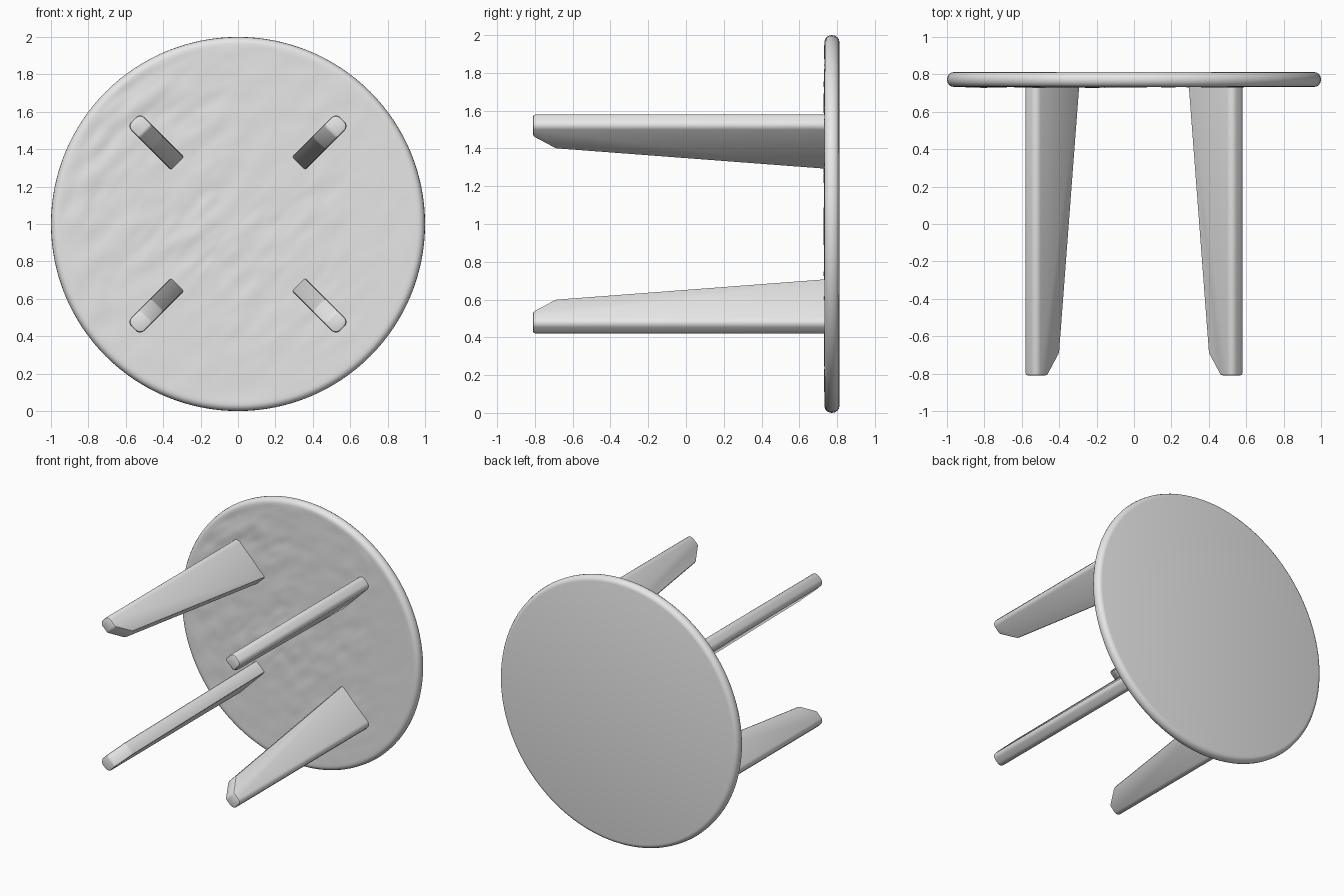
import bpy
import bmesh
import math
from mathutils import Matrix, Vector, noise

cube = bpy.data.objects.get("Cube")
if cube:
    bpy.data.objects.remove(cube, do_unlink=True)

grey = bpy.data.materials.new("plain grey")
grey.use_nodes = True
grey.diffuse_color = (0.8, 0.8, 0.8, 1)
grey.node_tree.nodes["Principled BSDF"].inputs["Base Color"].default_value = (0.8, 0.8, 0.8, 1)

CENTRE_Z = 1.0
FRONT_Y, BACK_Y = 0.733, 0.812


def finish(bm, name, angle):
    """Turn a bmesh into a shaded, coloured object."""
    bmesh.ops.recalc_face_normals(bm, faces=bm.faces)
    mesh = bpy.data.meshes.new(name)
    bm.to_mesh(mesh)
    bm.free()
    mesh.materials.append(grey)
    obj = bpy.data.objects.new(name, mesh)
    bpy.context.collection.objects.link(obj)
    bpy.ops.object.select_all(action='DESELECT')
    obj.select_set(True)
    bpy.context.view_layer.objects.active = obj
    bpy.ops.object.shade_smooth_by_angle(angle=math.radians(angle))
    return obj


def roughness(x, z):
    """Hewn, diagonally streaked underside, rougher towards the upper -x side."""
    along, across = (x + z) * 0.707, (z - x) * 0.707
    streaks = noise.noise(Vector((along * 4, across * 11, 3.1)))
    chips = noise.noise(Vector((along * 9, across * 20, 7.7)))
    patch = noise.noise(Vector((x * 2.2, z * 2.2, 1.3)))
    strength = max(0.15, min(1.0, 0.45 - 0.45 * x + 0.25 * z + 0.6 * patch))
    return strength * (0.010 * streaks + 0.006 * chips)


def tabletop():
    # Radius and depth profile: rough underside, rounded rim, flat top
    segments, rings = 128, 56
    profile = [(0.965 * i / rings, FRONT_Y) for i in range(1, rings + 1)]
    half = (BACK_Y - FRONT_Y) / 2
    for i in range(1, 9):
        a = math.pi * i / 8
        profile.append((0.965 + 0.035 * math.sin(a), FRONT_Y + half * (1 - math.cos(a))))

    bm = bmesh.new()
    loops = []
    for i, (r, y) in enumerate(profile):
        loop = []
        for k in range(segments):
            a = 2 * math.pi * k / segments
            x, z = r * math.cos(a), r * math.sin(a)
            # the underside carving fades out before the rim
            dy = roughness(x, z) * min(1, (0.965 - r) / 0.05) if i < rings else 0
            loop.append(bm.verts.new((x, y + dy, CENTRE_Z + z)))
        loops.append(loop)
    for a, b in zip(loops, loops[1:]):
        for k in range(segments):
            n = (k + 1) % segments
            bm.faces.new((a[k], a[n], b[n], b[k]))
    middle = bm.verts.new((0, FRONT_Y + roughness(0, 0), CENTRE_Z))
    for k in range(segments):
        bm.faces.new((middle, loops[0][k], loops[0][(k + 1) % segments]))
    bm.faces.new(loops[-1])
    finish(bm, "tabletop", 40)


def leg(name, degrees):
    # Tapered plank outline as (distance from table axis, y), outer edge first
    outline = [(0.79, 0.76), (0.79, -0.81), (0.70, -0.81), (0.61, -0.69), (0.455, 0.76)]
    bm = bmesh.new()
    face = bm.faces.new([bm.verts.new((r, y, -0.05)) for r, y in outline])
    extruded = bmesh.ops.extrude_face_region(bm, geom=[face])["geom"]
    bmesh.ops.translate(bm, vec=(0, 0, 0.1),
                        verts=[v for v in extruded if isinstance(v, bmesh.types.BMVert)])
    bmesh.ops.recalc_face_normals(bm, faces=bm.faces)

    # Round the outer long edges strongly, then soften the rest
    outer = [e for e in bm.edges
             if all(v.co.x > 0.785 for v in e.verts) and e.calc_length() > 1]
    bmesh.ops.bevel(bm, geom=outer, offset=0.034, segments=5, profile=0.5, affect='EDGES')
    soft = [e for e in bm.edges if e.calc_face_angle(0) > math.radians(25)
            and not all(v.co.y > 0.7 for v in e.verts)]
    bmesh.ops.bevel(bm, geom=soft, offset=0.012, segments=2, profile=0.5, affect='EDGES')

    bm.transform(Matrix.Translation((0, 0, CENTRE_Z))
                 @ Matrix.Rotation(math.radians(degrees), 4, 'Y'))
    finish(bm, name, 35)


tabletop()
# Legs set radially on the diagonals
for name, degrees in (("leg_lower_left", 45), ("leg_lower_right", 135),
                      ("leg_upper_right", 225), ("leg_upper_left", 315)):
    leg(name, degrees)
